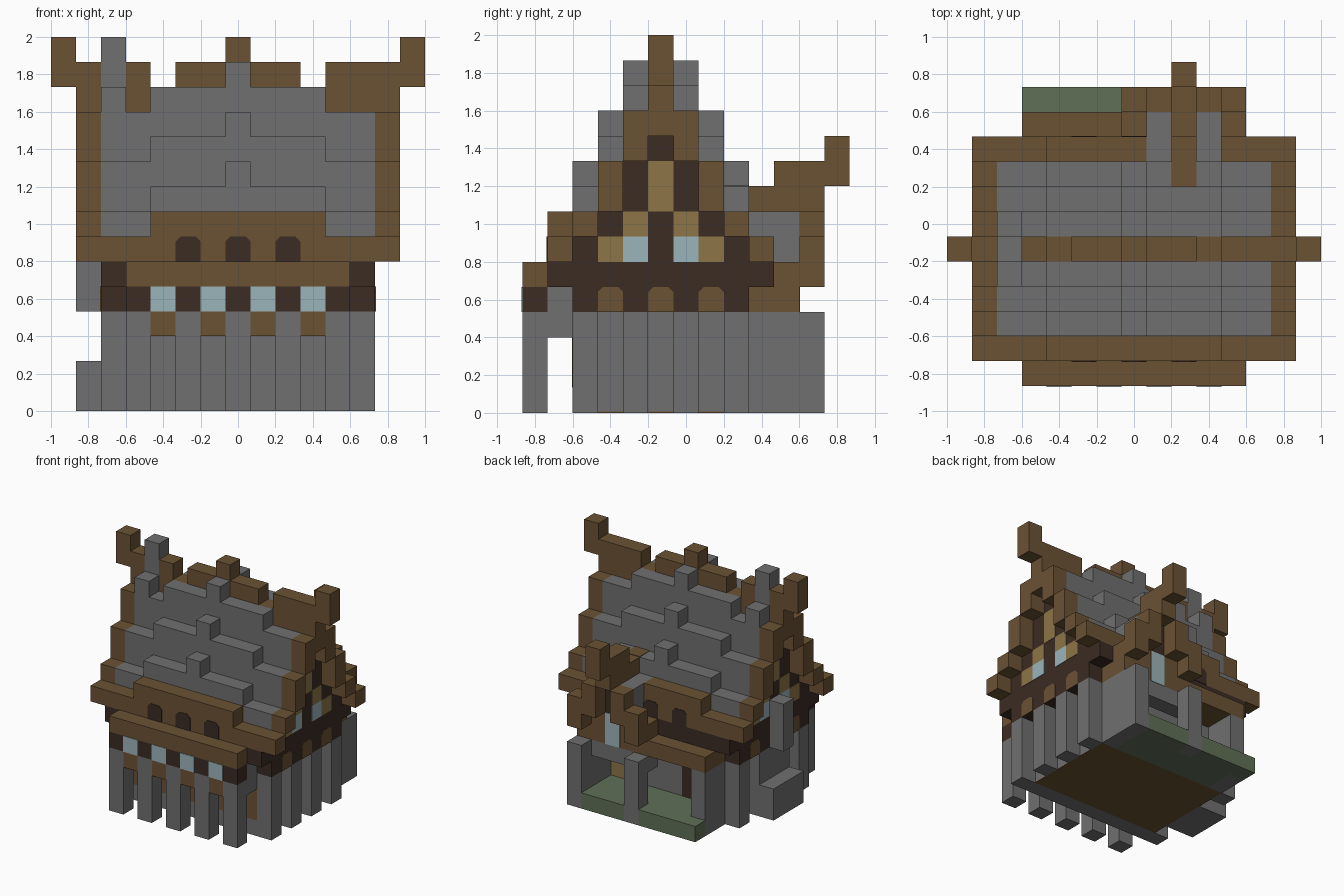
import bpy
import bmesh
from mathutils import Vector

cube = bpy.data.objects.get("Cube")
if cube:
    bpy.data.objects.remove(cube, do_unlink=True)

U = 2 / 15          # one block
ORIGIN = Vector((-7.5, -6.5, 0))


def make_material(name, rgb):
    m = bpy.data.materials.new(name)
    m.use_nodes = True
    m.diffuse_color = (*rgb, 1)
    m.node_tree.nodes["Principled BSDF"].inputs["Base Color"].default_value = (*rgb, 1)
    return m


WOOD = make_material("brown wood", (.147, .084, .034))
STONE = make_material("grey stone", (.162, .162, .162))
DARK = make_material("dark timber", (.045, .025, .017))
GLASS = make_material("pale glass", (.33, .46, .50))
TAN = make_material("tan plaster", (.27, .18, .065))
GREEN = make_material("green grass", (.115, .16, .095))


def finish(name, bm, mat):
    bmesh.ops.recalc_face_normals(bm, faces=bm.faces)
    mesh = bpy.data.meshes.new(name)
    bm.to_mesh(mesh)
    bm.free()
    mesh.materials.append(mat)
    bpy.context.collection.objects.link(bpy.data.objects.new(name, mesh))


def blocks(name, mat, boxes):
    """One object from boxes given as block ranges (x0, x1, y0, y1, z0, z1)."""
    bm = bmesh.new()
    for x0, x1, y0, y1, z0, z1 in boxes:
        vs = bmesh.ops.create_cube(bm, size=1)["verts"]
        size = Vector((x1 - x0, y1 - y0, z1 - z0))
        low = Vector((x0, y0, z0))
        for v in vs:
            v.co = (low + (v.co + Vector((.5, .5, .5))) * size + ORIGIN) * U
    finish(name, bm, mat)


def panels(name, mat, axis, plane, out, cells, arched=False):
    """Thin plates on a wall; each cell is (start, end, bottom, top)."""
    bm = bmesh.new()
    c = .2 if arched else 0
    for a0, a1, z0, z1 in cells:
        outline = [(a0, z0), (a1, z0), (a1, z1 - c), (a1 - c, z1), (a0 + c, z1), (a0, z1 - c)]
        if not arched:
            outline = [(a0, z0), (a1, z0), (a1, z1), (a0, z1)]
        rings = []
        for d in (-.02, .03):
            p = plane + out * d
            pts = [(p, a, z) if axis == "x" else (a, p, z) for a, z in outline]
            rings.append([bm.verts.new((Vector(q) + ORIGIN) * U) for q in pts])
        bm.faces.new(rings[0])
        bm.faces.new(rings[1])
        n = len(outline)
        for i in range(n):
            k = (i + 1) % n
            bm.faces.new((rings[0][i], rings[0][k], rings[1][k], rings[1][i]))
    finish(name, bm, mat)


def both_x(boxes):
    return boxes + [(15 - b[1], 15 - b[0], *b[2:]) for b in boxes]


def both_y(boxes):
    return boxes + [(b[0], b[1], 11 - b[3], 11 - b[2], *b[4:]) for b in boxes]


# Ground storey
blocks("ground_floor_core", STONE, [(3, 12, 3, 9, .05, 4)])
blocks("floor_underside", WOOD, [(3, 12, 3, 9, 0, .05)])
blocks("front_wall", STONE, [(2, 13, 2, 3, 0, 4)])
blocks("side_posts", STONE, both_x([(12, 13, j, j + 1, 0, 4) for j in (4, 6, 8)]))
panels("front_wall_panels", WOOD, "y", 2, -1, [(i, i + 1, 1, 3) for i in range(3, 12, 2)])

# Back porch
blocks("porch_right_wall", STONE, [(11, 12, 9, 12, 0, 4)])
blocks("porch_left_wall", STONE, [(3, 4, 9, 11, 0, 4)])
blocks("porch_post", STONE, [(7, 8, 11, 12, 0, 4)])
blocks("porch_lawn", GREEN, [(4, 11, 9, 11, 0, 1), (3, 7, 11, 12, 0, 1), (8, 11, 11, 12, 0, 1)])
blocks("porch_beam", STONE, [(7, 11, 10, 11, 3, 4)])
blocks("porch_roof", WOOD, [(3, 12, 9, 11, 4, 5)])
panels("porch_dark_doors", DARK, "y", 9, 1, [(i, i + 1, 1, 3) for i in (5, 9)])
panels("porch_tan_door", TAN, "y", 9, 1, [(10, 11, 1, 3)])

# Front bay on posts
blocks("bay_posts", STONE, [(i, i + 1, 0, 1, 0, 4) for i in range(3, 12, 2)])
blocks("bay_sills", WOOD, [(i, i + 1, 0, 1, 3, 4) for i in range(4, 11, 2)])
blocks("bay_back", STONE, [(3, 12, 1, 2, 3, 5)])
blocks("bay_wall", DARK, [(3, 12, 0, 1, 4, 5)])
blocks("bay_roof", WOOD, [(3, 12, 0, 1, 5, 6)])
panels("bay_windows", GLASS, "y", 0, -1, [(i, i + 1, 4, 5) for i in range(4, 11, 2)])

# Timber band
blocks("timber_band", DARK, [(2, 13, 2, 9, 4, 5), (2, 13, 1, 10, 5, 6)])

# Gable end walls, with plaster and glass panes
blocks("gable_walls", DARK, both_x([
    (12, 13, 2, 9, 6, 7), (12, 13, 3, 8, 7, 8),
    (12, 13, 4, 7, 8, 10), (12, 13, 5, 6, 10, 12)]) + [(3, 12, 2, 9, 6, 7)])
for side, plane, out in (("left", 13, 1), ("right", 2, -1)):
    panels(side + "_band_arches", WOOD, "x", plane, out,
           [(j, j + 1, 4, 5) for j in (3, 5, 7)], True)
    panels(side + "_gable_windows", GLASS, "x", plane, out, [(j, j + 1, 6, 7) for j in (4, 6)])
    panels(side + "_gable_plaster", TAN, "x", plane, out,
           [(3, 4, 6, 7), (7, 8, 6, 7), (4, 5, 7, 8), (6, 7, 7, 8), (5, 6, 8, 10)])

# Stepped roof, each course raised in the middle with a small bump
courses = []
for j, low, top in ((2, 7, 8), (3, 8, 10), (4, 10, 12)):
    courses += [(2, 13, j, j + 1, low, top),
                (4, 11, j, j + 1, top, top + 1),
                (7, 8, j, j + 1, top + 1, top + 2)]
blocks("roof_courses", STONE, both_y(courses))
blocks("gable_trim", WOOD, both_x(both_y([
    (13, 14, 2, 3, 7, 8), (13, 14, 3, 4, 8, 10), (13, 14, 4, 5, 10, 12)])))
blocks("eaves", WOOD, both_y([(1, 14, 1, 2, 6, 7)])
       + [(4, 11, 1, 2, 7, 8), (4, 8, 9, 10, 7, 8)])
panels("front_eave_arches", DARK, "y", 1, -1, [(i, i + 1, 6, 7) for i in (5, 7, 9)], True)
panels("back_eave_arches", DARK, "y", 10, 1, [(i, i + 1, 6, 7) for i in (5, 7)], True)

# Ridge and upturned ends
blocks("ridge", WOOD, both_x([(13, 14, 5, 6, 11, 12), (14, 15, 5, 6, 13, 15)])
       + [(1, 14, 5, 6, 12, 13), (1, 2, 5, 6, 13, 14), (3, 4, 5, 6, 13, 14),
          (5, 10, 5, 6, 13, 14), (11, 14, 5, 6, 13, 14), (7, 8, 5, 6, 14, 15)])

# Chimney
blocks("chimney_top", STONE, [(2, 3, 5, 6, 13, 15), (2, 3, 4, 5, 12, 13), (2, 3, 6, 7, 12, 13)])
blocks("chimney_base", STONE, [(1, 2, 4, 7, 0, 2), (2, 3, 4, 7, 0, 4)])
blocks("chimney_flue", STONE, [(1, 2, 5, 6, 4, 7)])

# Back dormer
blocks("dormer_roof", STONE, [(i, i + 1, *r) for i in (8, 10)
                              for r in ((9, 10, 7, 8), (10, 11, 6, 8))])
blocks("dormer_wall", WOOD, [(7, 12, 10, 11, 5, 6)])
blocks("dormer_attic", DARK, [(9, 10, 9, 11, 6, 8)])
blocks("dormer_trim", WOOD, [(7, 8, 11, 12, 5, 7), (11, 12, 11, 12, 5, 7),
                             (8, 9, 11, 12, 6, 8), (10, 11, 11, 12, 6, 8)])
blocks("dormer_ridge", WOOD, [(9, 10, 8, 9, 8.5, 9.03), (9, 10, 9, 10, 8, 9),
                              (9, 10, 10, 12, 8, 10), (9, 10, 12, 13, 9, 11)])
panels("dormer_window", GLASS, "y", 11, 1, [(9, 10, 4, 6)])
